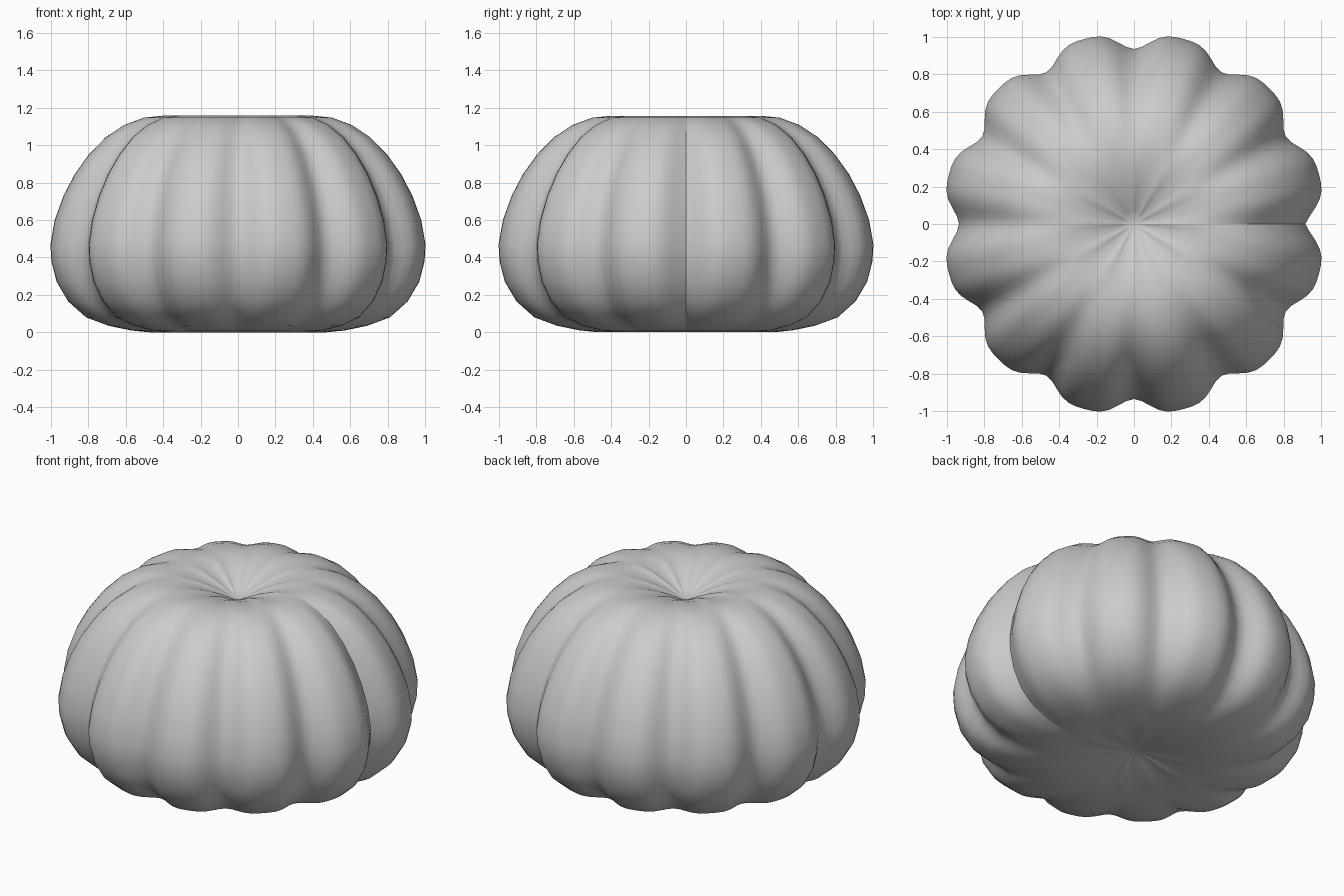
import bpy, bmesh
from math import atan2, cos, exp, tau
from mathutils import Vector

cube = bpy.data.objects.get("Cube")
if cube:
    bpy.data.objects.remove(cube, do_unlink=True)

LOBES = 12
STEPS = 144

# Half outline (radius, height) from the bottom dimple up to the top dimple
OUTLINE = [(0, .07), (.06, .06), (.14, .043), (.27, .018), (.38, .004), (.47, 0),
           (.57, .01), (.69, .035), (.81, .08), (.905, .165), (.967, .27),
           (.995, .38), (1, .47), (.977, .6), (.93, .73), (.87, .845), (.795, .95),
           (.705, 1.042), (.605, 1.108), (.5, 1.147), (.4, 1.157), (.32, 1.15),
           (.24, 1.132), (.15, 1.1), (.07, 1.063), (0, 1.03)]


def lobe_scale(x, y):
    """Radius factor of the ribbed shell, with a sharper seam on +x."""
    a = atan2(y, x)
    ribs = .99 - .044 * cos(LOBES * a) - .011 * cos(2 * LOBES * a)
    return ribs - .02 * exp(-abs(a) / .045)


# Ribbed shell: spin the outline, then push the ribs in and out
bm = bmesh.new()
verts = [bm.verts.new((r, 0, z)) for r, z in OUTLINE]
edges = [bm.edges.new(pair) for pair in zip(verts, verts[1:])]
bmesh.ops.spin(bm, geom=verts + edges, cent=(0, 0, 0), axis=(0, 0, 1),
               angle=tau, steps=STEPS, use_merge=False)
poles = [v for v in bm.verts if v.co.xy.length < .001]
bmesh.ops.remove_doubles(bm, verts=poles, dist=.001)
for v in bm.verts:
    if v.co.xy.length > .001:
        s = lobe_scale(v.co.x, v.co.y)
        v.co = Vector((v.co.x * s, v.co.y * s, v.co.z))
bmesh.ops.recalc_face_normals(bm, faces=bm.faces)
# Keep the shell facing outwards
widest = max(bm.faces, key=lambda f: f.calc_center_median().xy.length)
if widest.normal.dot(widest.calc_center_median()) < 0:
    bmesh.ops.reverse_faces(bm, faces=bm.faces)
for f in bm.faces:
    f.smooth = True

mesh = bpy.data.meshes.new("pumpkin_shell")
bm.to_mesh(mesh)
bm.free()
shell = bpy.data.objects.new("pumpkin_shell", mesh)
bpy.context.collection.objects.link(shell)

# Plain grey skin
skin = bpy.data.materials.new("plain_grey")
skin.use_nodes = True
grey = (.6, .6, .6, 1)
skin.diffuse_color = grey
skin.node_tree.nodes["Principled BSDF"].inputs["Base Color"].default_value = grey
mesh.materials.append(skin)
